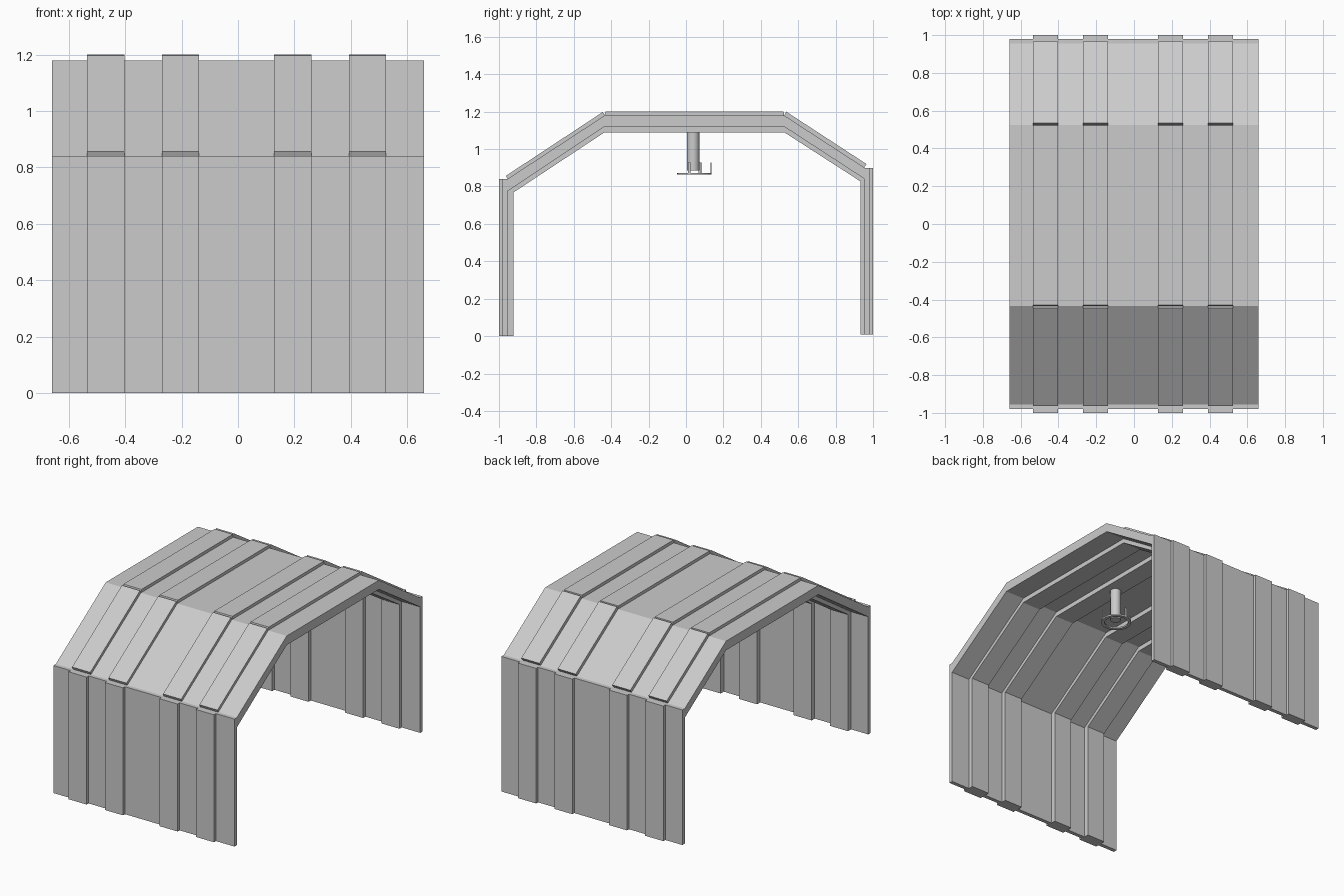
import bpy, bmesh
from math import cos, sin, radians, pi

if "Cube" in bpy.data.objects:
    bpy.data.objects.remove(bpy.data.objects["Cube"])


def extrude_x(name, profile, x0, x1):
    """Solid made by sweeping a (y, z) outline along x."""
    bm = bmesh.new()
    face = bm.faces.new([bm.verts.new((x0, y, z)) for y, z in profile])
    ret = bmesh.ops.extrude_face_region(bm, geom=[face])
    verts = [v for v in ret["geom"] if isinstance(v, bmesh.types.BMVert)]
    bmesh.ops.translate(bm, verts=verts, vec=(x1 - x0, 0, 0))
    bmesh.ops.recalc_face_normals(bm, faces=bm.faces)
    return finish(name, bm)


def finish(name, bm):
    mesh = bpy.data.meshes.new(name)
    bm.to_mesh(mesh)
    bm.free()
    obj = bpy.data.objects.new(name, mesh)
    bpy.context.collection.objects.link(obj)
    return obj


# Folded shell: thin walls, two slopes and a flat roof
shell = [(-.98, 0), (-.98, .84), (-.955, .84), (-.435, 1.18), (.525, 1.18),
         (.955, .90), (.98, .90), (.98, .01), (.955, .01), (.955, .84),
         (.525, 1.12), (-.435, 1.12), (-.955, .775), (-.955, 0)]
extrude_x("arch_shell", shell, -.66, .66)

# Ribs stand proud of the shell inside and outside, notched at the folds
rib = [(-1, 0), (-1, .84), (-.955, .84), (-.963, .857), (-.445, 1.198),
       (-.435, 1.182), (-.43, 1.2), (.522, 1.2), (.525, 1.18), (.536, 1.2),
       (.965, .92), (.952, .90), (1, .90), (1, .01), (.932, .01),
       (.932, .828), (.525, 1.09), (-.435, 1.09), (-.923, .768), (-.923, 0)]
for i, x in enumerate((-.469, -.204, .194, .459)):
    extrude_x(f"rib_{i + 1}", rib, x - .066, x + .066)

# Hanging lamp stem
LX, LY = .18, .038
bpy.ops.mesh.primitive_cylinder_add(vertices=24, radius=.033, depth=.21,
                                    location=(LX, LY, .99))
bpy.context.object.name = "lamp_stem"
bpy.ops.object.shade_smooth_by_angle()

# Flat ring below the stem
bm = bmesh.new()
n = 32
cy = LY + .007
section = [(.072, .863), (.092, .863), (.092, .873), (.072, .873)]
loops = [[bm.verts.new((LX + r * cos(2 * pi * k / n), cy + r * sin(2 * pi * k / n), z))
          for r, z in section] for k in range(n)]
for k in range(n):
    a, b = loops[k], loops[(k + 1) % n]
    for j in range(4):
        bm.faces.new((a[j], b[j], b[(j + 1) % 4], a[(j + 1) % 4]))
bmesh.ops.recalc_face_normals(bm, faces=bm.faces)
finish("lamp_ring", bm)

# Upright clips on the ring
for i, ang in enumerate((90, 160, 342)):
    a = radians(ang)
    bpy.ops.mesh.primitive_cube_add(
        size=1, location=(LX + .089 * cos(a), cy + .089 * sin(a), .897), rotation=(0, 0, a))
    clip = bpy.context.object
    clip.name = f"lamp_clip_{i + 1}"
    clip.scale = (.006, .014, .064)
